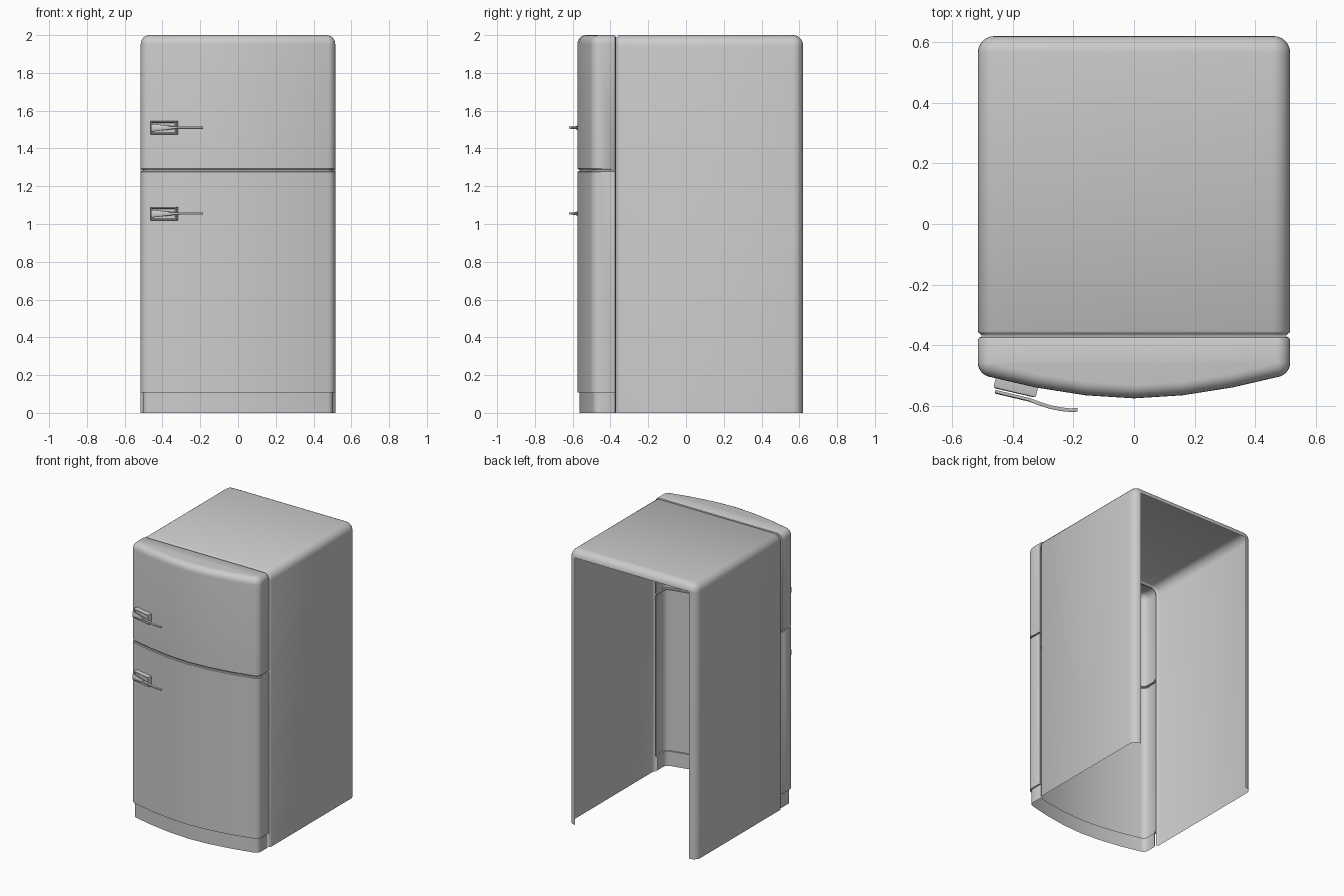
import bpy, bmesh, math
from mathutils import Matrix, Vector

if "Cube" in bpy.data.objects:
    bpy.data.objects.remove(bpy.data.objects["Cube"])


def finish(name, bm, angle=35):
    bmesh.ops.remove_doubles(bm, verts=bm.verts, dist=1e-5)
    bmesh.ops.recalc_face_normals(bm, faces=bm.faces)
    me = bpy.data.meshes.new(name)
    bm.to_mesh(me)
    bm.free()
    me.shade_smooth()
    me.set_sharp_from_angle(angle=math.radians(angle))
    ob = bpy.data.objects.new(name, me)
    bpy.context.collection.objects.link(ob)
    return ob


def loft(bm, rings):
    vr = [[bm.verts.new(p) for p in r] for r in rings]
    for a, b in zip(vr, vr[1:]):
        for i in range(len(a) - 1):
            bm.faces.new((a[i], a[i + 1], b[i + 1], b[i]))
    return vr


def quarter(n):
    return [math.pi / 2 * i / n for i in range(n + 1)]


# cabinet: arch-shaped shell, open at back, front and bottom
def arch(y, d):
    r = 0.06 - d
    half = [(0.515 - d, 0)] + [(0.455 + r * math.cos(a), 1.94 + r * math.sin(a)) for a in quarter(6)]
    return [(x, y, z) for x, z in half] + [(-x, y, z) for x, z in reversed(half)]


bm = bmesh.new()
sections = [(-0.368, 0.012), (-0.363, 0.009), (-0.359, 0.003), (-0.354, 0)]
sections += [(0.565 + 0.055 * math.sin(a), 0.055 * (1 - math.cos(a))) for a in quarter(6)]
loft(bm, [arch(y, d) for y, d in sections])
finish("cabinet", bm)

# plan outline shared by both doors and the plinth: x, y, normal x, normal y
half = [(0.503, -0.3715, 1, 0), (0.511, -0.375, 1, 0), (0.515, -0.382, 1, 0)]
for i in range(7):
    a = math.radians(-76 * i / 6)
    c, s = math.cos(a), math.sin(a)
    half.append((0.467 + 0.048 * c, -0.457 + 0.048 * s, c, s))
half += [(0.325, -0.539, 0.19, -0.98), (0.16, -0.565, 0.1, -0.995)]
outline = half + [(0, -0.575, 0, -1)] + [(-x, y, -nx, ny) for x, y, nx, ny in reversed(half)]


def plan_ring(z, d):
    n = len(outline)
    pts = []
    for i, (x, y, nx, ny) in enumerate(outline):
        drop = {0: 0.012, 1: 0.004}.get(min(i, n - 1 - i), 0)
        pts.append((x - d * nx, y - d * ny, min(z, 2 - drop)))
    return pts


def front_panel(name, levels, cap=False):
    bm = bmesh.new()
    top = loft(bm, [plan_ring(z, d) for z, d in levels])[-1]
    n = len(top)
    if cap:
        for i in range(n // 2):
            f = [top[i], top[i + 1], top[n - 2 - i], top[n - 1 - i]]
            bm.faces.new(list(dict.fromkeys(f)))
    finish(name, bm)


front_panel("plinth", [(0, 0.011), (0.107, 0.011)])
front_panel("lower_door", [(0.107, 0.011), (0.107, 0), (1.275, 0), (1.279, 0.003), (1.28, 0.012), (1.284, 0.012)])
front_panel("upper_door", [(1.284, 0.012), (1.288, 0.012), (1.289, 0.003), (1.293, 0)]
            + [(1.952 + 0.048 * math.sin(a), 0.045 * (1 - math.cos(a))) for a in quarter(6)], cap=True)


# handles: tilted base plate with a recessed face, and a tapering bent lever
def handle(name, z):
    bm = bmesh.new()
    m = Matrix.Translation((-0.389, -0.535, z)) @ Matrix.Rotation(math.radians(-13), 4, 'Z')
    bmesh.ops.create_cube(bm, size=1, matrix=m @ Matrix.Diagonal((0.143, 0.045, 0.072, 1)))
    front = min(bm.faces, key=lambda f: f.calc_center_median().y)
    bmesh.ops.bevel(bm, geom=list(front.edges), offset=0.007, segments=2, profile=0.5, affect='EDGES')
    front = min((f for f in bm.faces if f.calc_area() > 0.004), key=lambda f: f.calc_center_median().y)
    bmesh.ops.inset_region(bm, faces=[front], thickness=0.006, depth=-0.006)
    finish(name + "_base", bm)

    bm = bmesh.new()
    path = [(-0.458, -0.553, 0.021), (-0.4, -0.567, 0.014), (-0.345, -0.58, 0.008), (-0.31, -0.593, 0.006),
            (-0.275, -0.604, 0.006), (-0.24, -0.611, 0.006), (-0.21, -0.614, 0.006), (-0.186, -0.613, 0.006)]
    rings = []
    for i, (x, y, h) in enumerate(path):
        p, q = path[max(i - 1, 0)], path[min(i + 1, len(path) - 1)]
        t = Vector((q[0] - p[0], q[1] - p[1])).normalized() * 0.006
        ox, oy = t.y, -t.x
        rings.append([(x + s * ox, y + s * oy, z + k * h) for s, k in
                      ((1, 0.7), (0.5, 1), (-1, 1), (-1, -1), (0.5, -1), (1, -0.7), (1, 0.7))])
    vr = loft(bm, rings)
    for r in (vr[0], vr[-1]):
        bm.faces.new(r[:-1])
    finish(name + "_lever", bm)


handle("upper_handle", 1.51)
handle("lower_handle", 1.055)
